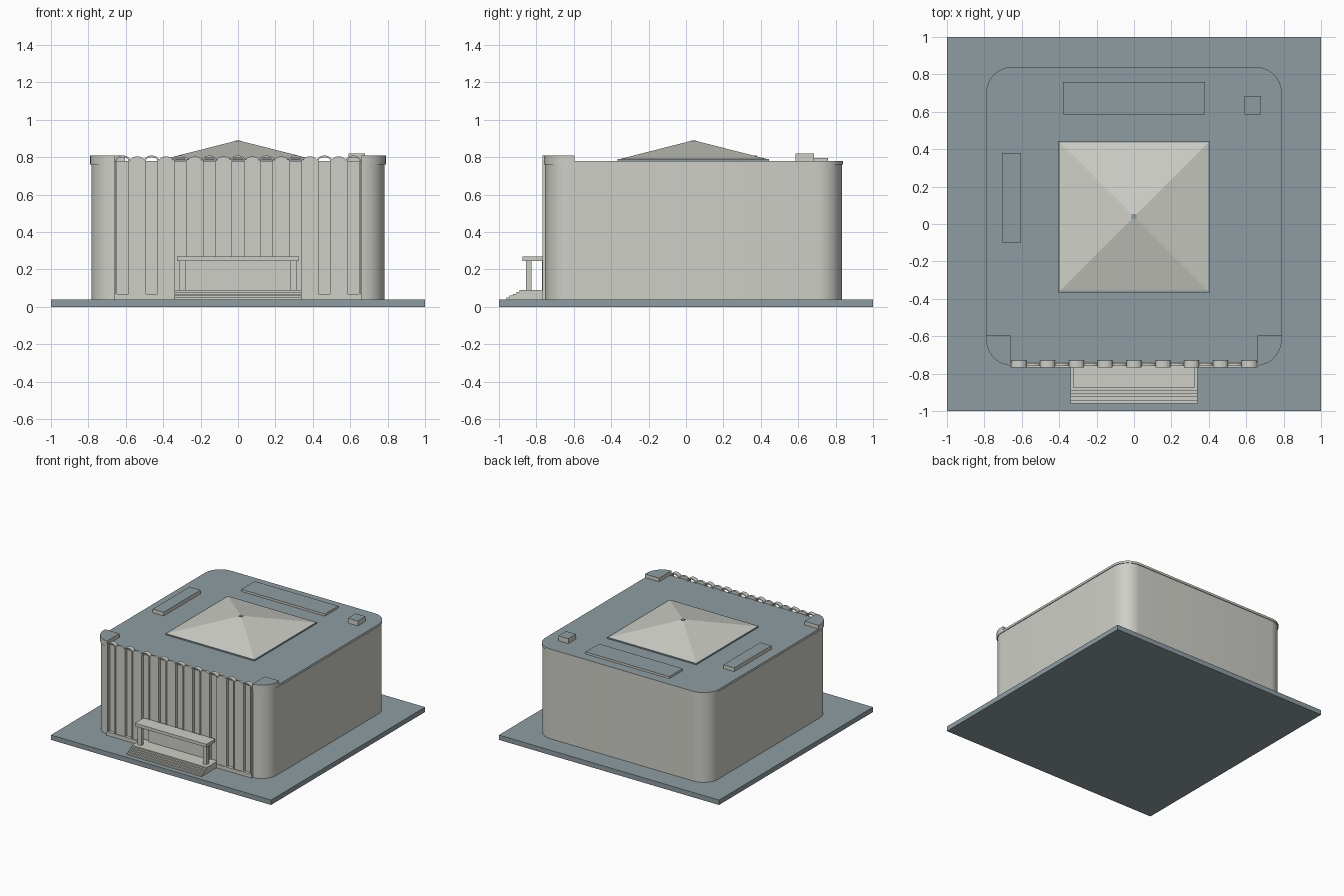
import bpy, bmesh
from math import sin, cos, pi, radians

cube = bpy.data.objects.get("Cube")
if cube:
    bpy.data.objects.remove(cube, do_unlink=True)


def material(name, rgb):
    m = bpy.data.materials.new(name)
    m.use_nodes = True
    m.diffuse_color = (*rgb, 1)
    m.node_tree.nodes["Principled BSDF"].inputs["Base Color"].default_value = (*rgb, 1)
    return m


STONE = material("pale stone", (0.62, 0.62, 0.575))
SLATE = material("slate grey", (0.275, 0.335, 0.36))


def finish(name, bm, side, top=None, smooth=False):
    """Turn a bmesh into an object; upward faces take the top colour."""
    bmesh.ops.recalc_face_normals(bm, faces=bm.faces)
    for f in bm.faces:
        f.material_index = int(top is not None and f.normal.z > 0.9)
    me = bpy.data.meshes.new(name)
    bm.to_mesh(me)
    bm.free()
    me.materials.append(side)
    if top:
        me.materials.append(top)
    ob = bpy.data.objects.new(name, me)
    bpy.context.collection.objects.link(ob)
    if smooth:
        bpy.ops.object.select_all(action="DESELECT")
        ob.select_set(True)
        bpy.context.view_layer.objects.active = ob
        bpy.ops.object.shade_smooth_by_angle(angle=radians(30))
    return ob


def add_prism(bm, points, depth):
    """Extrude a closed outline of 3D points along a vector."""
    face = bm.faces.new([bm.verts.new(p) for p in points])
    new = bmesh.ops.extrude_face_region(bm, geom=[face])["geom"]
    verts = [v for v in new if isinstance(v, bmesh.types.BMVert)]
    bmesh.ops.translate(bm, vec=depth, verts=verts)


def plan_prism(name, outline, z0, z1, side, top=None, smooth=False):
    bm = bmesh.new()
    add_prism(bm, [(x, y, z0) for x, y in outline], (0, 0, z1 - z0))
    return finish(name, bm, side, top, smooth)


def box(name, x, y, z, side, top=None):
    outline = [(x[0], y[0]), (x[1], y[0]), (x[1], y[1]), (x[0], y[1])]
    return plan_prism(name, outline, z[0], z[1], side, top)


def arc(cx, cy, r, start, steps=12):
    """Quarter circle starting at an angle in degrees."""
    return [(cx + r * cos(radians(start + 90 * i / steps)),
             cy + r * sin(radians(start + 90 * i / steps))) for i in range(steps + 1)]


# Building outline: rounded corners with a shallow recess across the front
FRONT, BACK, RECESS, HALF, RADIUS = -0.757, 0.84, 0.66, 0.79, 0.14
GROUND, ROOF, PARAPET = 0.04, 0.78, 0.81


def body_outline(inset):
    hx, y0, y1 = HALF - inset, FRONT + inset, BACK - inset
    r = RADIUS - inset
    pts = [(RECESS, -0.74), (RECESS, y0)]
    pts += arc(hx - r, y0 + r, r, -90)[1:]
    pts += arc(hx - r, y1 - r, r, 0)
    pts += arc(-hx + r, y1 - r, r, 90)
    pts += arc(-hx + r, y0 + r, r, 180)[:-1]
    return pts + [(-RECESS, y0), (-RECESS, -0.74)]


# Ground, walls and roof edge
box("ground_slab", (-1, 1), (-1, 1), (0, GROUND), SLATE)
plan_prism("walls", body_outline(0.006), GROUND, 0.762, STONE, smooth=True)
plan_prism("roof_edge", body_outline(0), 0.762, ROOF, STONE, SLATE, smooth=True)

# Raised parapet blocks on the two front corners
for side, s in (("left", 1), ("right", -1)):
    corner = arc(HALF - RADIUS, FRONT + RADIUS, RADIUS, -90)[1:]
    pts = [(RECESS, -0.595), (RECESS, FRONT)] + corner + [(HALF, -0.595)]
    plan_prism(side + "_corner_parapet", [(s * x, y) for x, y in pts],
               ROOF, PARAPET, STONE, SLATE, smooth=True)

# Front screen: open arched frames alternating with solid arched panels
PITCH, BOTTOM, SPRING = 0.154, 0.07, 0.782


def arch(cx, half, rise, y, steps=10):
    pts = [(cx - half, y, BOTTOM)]
    for i in range(steps + 1):
        a = pi * (1 - i / steps)
        pts.append((cx + half * cos(a), y, SPRING + rise * sin(a)))
    return pts + [(cx + half, y, BOTTOM)]


frames, panels = bmesh.new(), bmesh.new()
for i in range(-4, 5):
    x = i * PITCH
    outline = arch(x, 0.04, 0.027, -0.766) + arch(x, 0.031, 0.018, -0.766)[::-1]
    add_prism(frames, outline, (0, 0.036, 0))
    if i < 4:
        add_prism(panels, arch(x + PITCH / 2, 0.037, 0.022, -0.76), (0, 0.018, 0))
finish("arched_frames", frames, STONE)
finish("arched_panels", panels, STONE)
box("screen_sill", (-RECESS, RECESS), (-0.766, -0.735), (GROUND, BOTTOM), STONE)

# Entrance: stepped platform, two posts, canopy and door wall
STEPS = 5
for i in range(STEPS):
    box(f"entrance_step_{i + 1}", (-0.34, 0.34), (-0.96 + i * 0.0175, -0.75),
        (GROUND, GROUND + (i + 1) * 0.01), STONE)
box("entrance_wall", (-0.28, 0.28), (-0.769, -0.75), (0.09, 0.247), STONE)
box("canopy", (-0.325, 0.325), (-0.875, -0.76), (0.245, 0.27), STONE)
for side, s in (("left", 1), ("right", -1)):
    xs = sorted((s * 0.28, s * 0.312))
    box(side + "_canopy_post", xs, (-0.856, -0.825), (0.09, 0.245), STONE)

# Pyramid skylight on a low curb, with a small cap
CY = 0.04
box("skylight_curb", (-0.405, 0.405), (CY - 0.405, CY + 0.405), (ROOF, 0.79), SLATE)
bm = bmesh.new()
rings = [[bm.verts.new((sx * r, CY + sy * r, z))
          for sx, sy in ((-1, -1), (1, -1), (1, 1), (-1, 1))]
         for r, z in ((0.395, 0.79), (0.014, 0.887))]
for ring in rings:
    bm.faces.new(ring)
for i in range(4):
    j = (i + 1) % 4
    bm.faces.new((rings[0][i], rings[0][j], rings[1][j], rings[1][i]))
finish("skylight_pyramid", bm, STONE)
box("skylight_cap", (-0.014, 0.014), (CY - 0.014, CY + 0.014), (0.886, 0.89), SLATE)

# Rooftop boxes
box("long_roof_box", (-0.38, 0.38), (0.585, 0.76), (ROOF, 0.797), STONE, SLATE)
box("side_roof_box", (-0.705, -0.605), (-0.1, 0.38), (ROOF, 0.81), STONE, SLATE)
box("small_roof_box", (0.59, 0.68), (0.585, 0.685), (ROOF, 0.82), STONE, SLATE)
